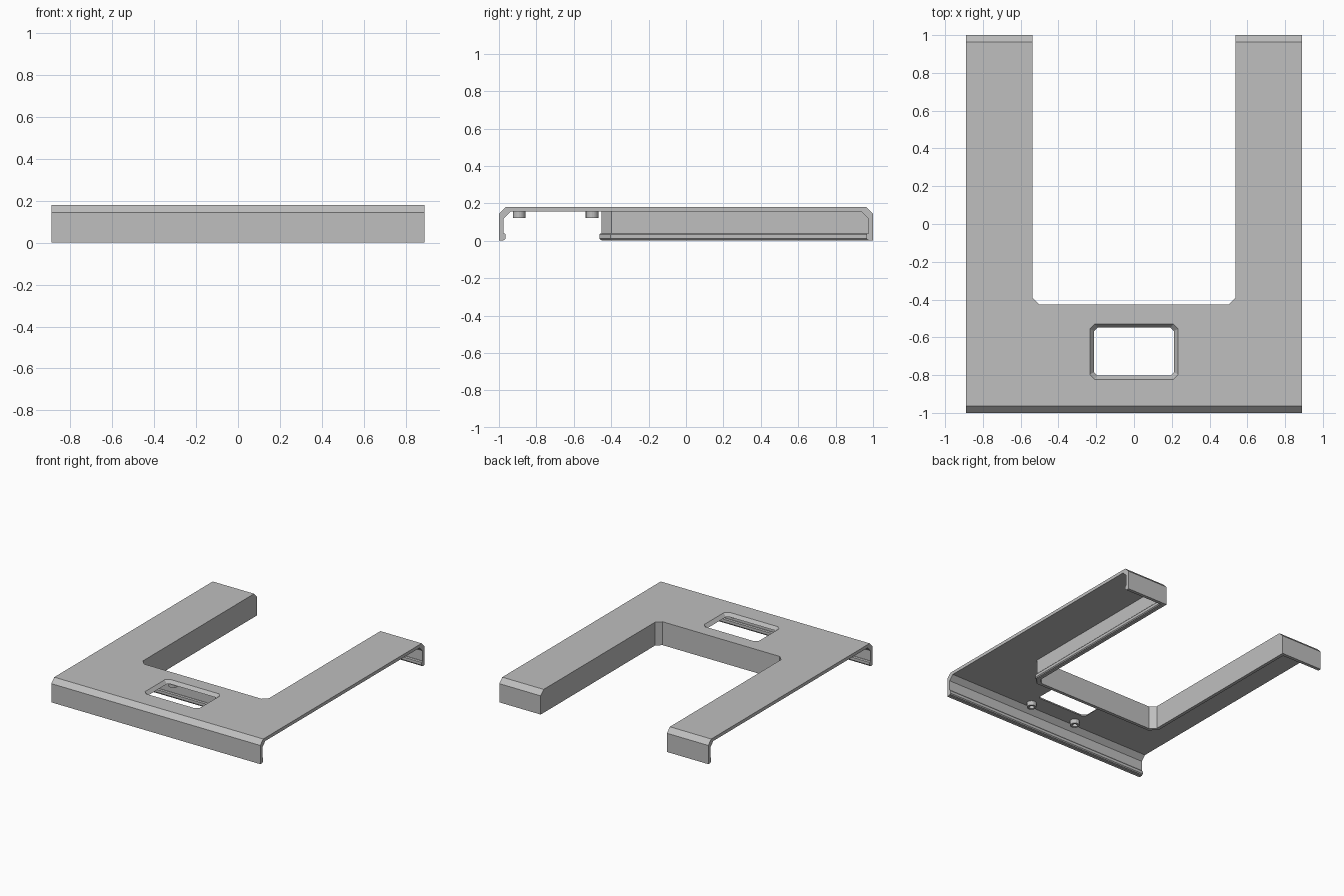
import bpy, bmesh
from mathutils import Matrix

if "Cube" in bpy.data.objects:
    bpy.data.objects.remove(bpy.data.objects["Cube"], do_unlink=True)

grey = bpy.data.materials.new("light_grey")
grey.use_nodes = True
grey.diffuse_color = (0.52, 0.52, 0.52, 1)
grey.node_tree.nodes["Principled BSDF"].inputs["Base Color"].default_value = grey.diffuse_color

HALF_W, HEIGHT, WALL, FLARE = 0.89, 0.18, 0.025, 0.036


def finish(name, bm):
    bmesh.ops.recalc_face_normals(bm, faces=bm.faces)
    mesh = bpy.data.meshes.new(name)
    bm.to_mesh(mesh)
    bm.free()
    mesh.materials.append(grey)
    obj = bpy.data.objects.new(name, mesh)
    bpy.context.collection.objects.link(obj)
    return obj


def loft(name, rings):
    """Skin a list of equal closed rings and cap both ends."""
    bm = bmesh.new()
    loops = [[bm.verts.new(p) for p in ring] for ring in rings]
    n = len(rings[0])
    for a, b in zip(loops, loops[1:]):
        for i in range(n):
            bm.faces.new((a[i], a[(i + 1) % n], b[(i + 1) % n], b[i]))
    bm.faces.new(loops[0])
    bm.faces.new(loops[-1])
    return finish(name, bm)


def side_block(name, inset, half_w, bottom):
    """Block with chamfered front and back top edges, run along x."""
    y, z = 1 - inset, HEIGHT - inset
    prof = [(-y, bottom), (-y, z - FLARE), (-y + FLARE, z),
            (y - FLARE, z), (y, z - FLARE), (y, bottom)]
    return loft(name, [[(x, a, b) for a, b in prof] for x in (-half_w, half_w)])


def notch_path(offset, end):
    """Outline of the open notch, grown outwards by offset."""
    w, y, c = 0.5375 + offset, -0.427 - offset, 0.038 + offset * 0.586
    return [(-w, end), (-w, y + c), (-w + c, y), (w - c, y), (w, y + c), (w, end)]


def notch_block(name, offset):
    return loft(name, [[(x, y, z) for x, y in notch_path(offset, 1.2)] for z in (-0.3, 0.4)])


def window_ring(hx, hy, c, z):
    cy = -0.676
    pts = [(-hx, -hy + c), (-hx + c, -hy), (hx - c, -hy), (hx, -hy + c),
           (hx, hy - c), (hx - c, hy), (-hx + c, hy), (-hx, hy - c)]
    return [(x, y + cy, z) for x, y in pts]


def cut(target, tool):
    mod = target.modifiers.new("cut", "BOOLEAN")
    mod.operation, mod.solver, mod.object = "DIFFERENCE", "EXACT", tool
    bpy.context.view_layer.objects.active = target
    bpy.ops.object.modifier_apply(modifier=mod.name)
    bpy.data.objects.remove(tool, do_unlink=True)


# Hollow shell: the cavity leaves walls at front, back and around the notch
cavity = side_block("cavity_cutter", WALL, 1.2, -0.2)
cut(cavity, notch_block("wall_keeper", WALL))
shell = side_block("shell", 0, HALF_W, 0)
cut(shell, cavity)
cut(shell, notch_block("notch_cutter", 0))
# Window with sloping sides
floor = HEIGHT - WALL
cut(shell, loft("window_cutter", [window_ring(0.212, 0.127, 0.018, 0.1),
                                  window_ring(0.212, 0.127, 0.018, floor),
                                  window_ring(0.234, 0.146, 0.026, HEIGHT),
                                  window_ring(0.234, 0.146, 0.026, 0.25)]))

# Retaining beads along the inside foot of each wall
BEAD = [(-0.004, 0.005), (0.005, 0.005), (0.011, 0.012),
        (0.011, 0.033), (0.005, 0.04), (-0.004, 0.04)]


def straight_bead(name, x0, x1, side):
    loft(name, [[(x, side * (1 - WALL - d), z) for d, z in BEAD] for x in (x0, x1)])


straight_bead("front_bead", -HALF_W, HALF_W, -1)
inner = 0.5375 + WALL
straight_bead("back_left_bead", inner, HALF_W, 1)
straight_bead("back_right_bead", -HALF_W, -inner, 1)
paths = [notch_path(WALL + d, 0.977) for d, z in BEAD]
loft("notch_bead", [[(*path[i], z) for path, (d, z) in zip(paths, BEAD)]
                    for i in range(len(paths[0]))])

# Hollow pegs under the plate, one near each window corner
for side, sx in (("left", 1), ("right", -1)):
    for end, y in (("front", -0.892), ("back", -0.502)):
        bm = bmesh.new()
        bmesh.ops.create_cone(bm, cap_ends=True, segments=16, radius1=0.034, radius2=0.034,
                              depth=0.036, matrix=Matrix.Translation((sx * 0.2, y, 0.139)))
        base = min(bm.faces, key=lambda f: f.calc_center_median().z)
        bmesh.ops.inset_region(bm, faces=[base], thickness=0.015)
        hole = bmesh.ops.extrude_face_region(bm, geom=[base])["geom"]
        bmesh.ops.translate(bm, vec=(0, 0, 0.03),
                            verts=[v for v in hole if isinstance(v, bmesh.types.BMVert)])
        if base.is_valid:
            bmesh.ops.delete(bm, geom=[base], context="FACES_ONLY")
        finish(f"{end}_{side}_peg", bm)
